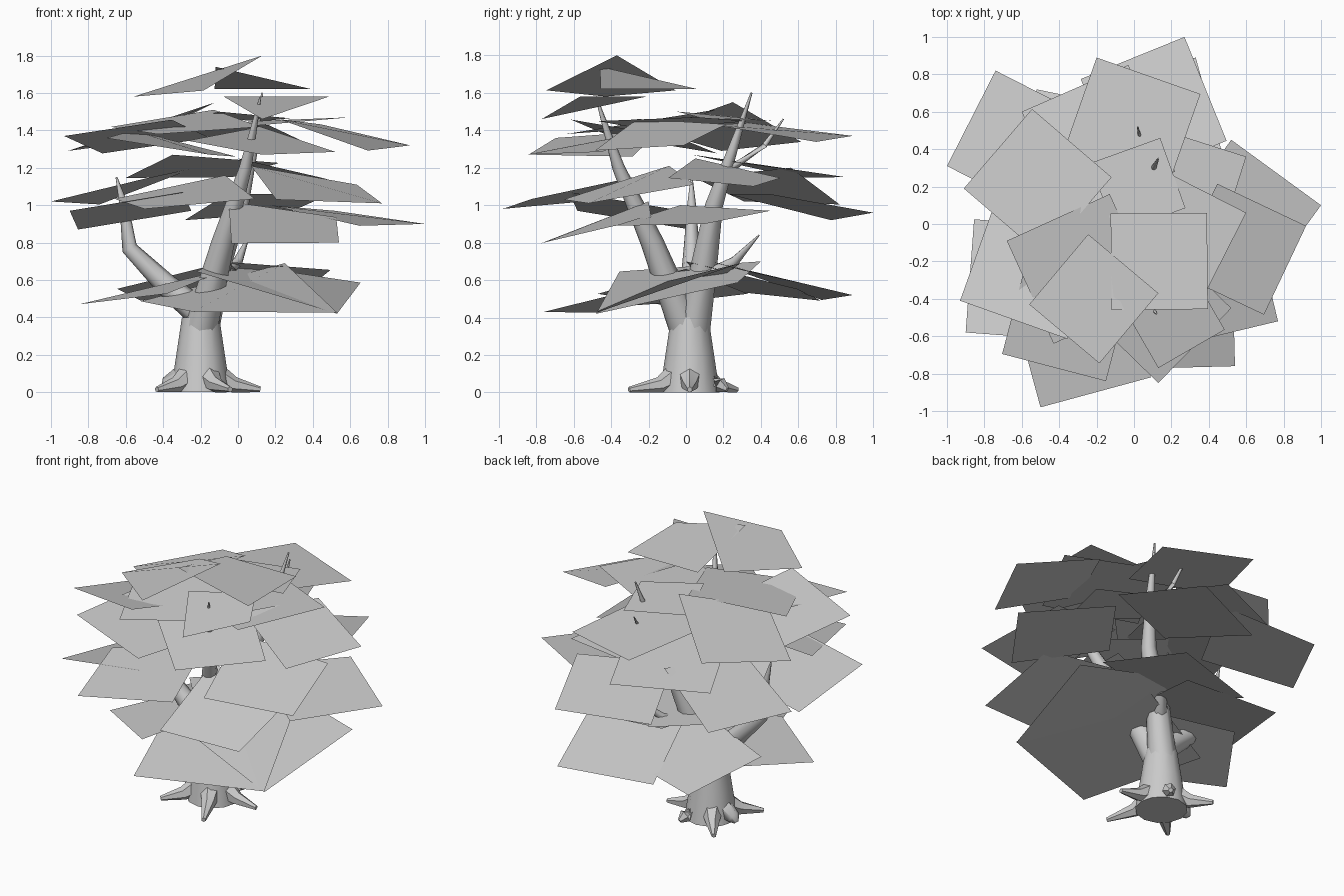
import bpy, bmesh, math
from mathutils import Vector

old_cube = bpy.data.objects.get("Cube")
if old_cube:
    bpy.data.objects.remove(old_cube, do_unlink=True)

grey = bpy.data.materials.new("plain_grey")
grey.use_nodes = True
colour = (0.6, 0.6, 0.6, 1)
grey.diffuse_color = colour
grey.node_tree.nodes["Principled BSDF"].inputs["Base Color"].default_value = colour


def finish(name, bm, smooth_angle):
    """Turn a bmesh into a smooth-shaded object with the shared material."""
    mesh = bpy.data.meshes.new(name)
    bm.to_mesh(mesh)
    bm.free()
    mesh.materials.append(grey)
    obj = bpy.data.objects.new(name, mesh)
    bpy.context.collection.objects.link(obj)
    bpy.ops.object.select_all(action="DESELECT")
    obj.select_set(True)
    bpy.context.view_layer.objects.active = obj
    bpy.ops.object.shade_smooth_by_angle(angle=math.radians(smooth_angle))


def tube(name, path, thick, thin, sides=8):
    """Sweep a ring along a path of points, tapering evenly from thick to thin."""
    bm = bmesh.new()
    points = [Vector(p) for p in path]
    last = len(points) - 1
    rings = []
    for i, point in enumerate(points):
        along = (points[min(i + 1, last)] - points[max(i - 1, 0)]).normalized()
        helper = Vector((0, 1, 0)) if abs(along.y) < 0.8 else Vector((1, 0, 0))
        across = helper.cross(along).normalized()
        other = along.cross(across)
        radius = thick + (thin - thick) * i / last
        ring = []
        for k in range(sides):
            turn = math.tau * k / sides
            offset = across * math.cos(turn) + other * math.sin(turn)
            ring.append(bm.verts.new(point + offset * radius))
        rings.append(ring)
    for low, high in zip(rings, rings[1:]):
        for k in range(sides):
            n = (k + 1) % sides
            bm.faces.new((low[k], low[n], high[n], high[k]))
    bm.faces.new(rings[0][::-1])
    bm.faces.new(rings[-1])
    finish(name, bm, 50)


def leaf(name, inner, outer, top, bottom, tilt=0, lift=0.3):
    """Leaf sheet, square in plan, drooping from its inner to its outer corner.

    Lift sets how far up the droop the two side corners hang; tilt raises one
    of them and lowers the other.
    """
    a, c = Vector(inner), Vector(outer)
    middle = (a + c) / 2
    arm = a - middle
    side = Vector((-arm.y, arm.x))
    hang = bottom + (top - bottom) * lift
    bm = bmesh.new()
    corners = ((a, top), (middle + side, hang + tilt),
               (c, bottom), (middle - side, hang - tilt))
    bm.faces.new([bm.verts.new((p.x, p.y, z)) for p, z in corners])
    finish(name, bm, 80)


def tier(name, *sheets):
    """Lay out one storey of the canopy."""
    for number, sheet in enumerate(sheets, 1):
        leaf(f"{name}_leaf_{number}", *sheet)


# Trunk
foot = Vector((-0.2, 0.02, 0))
tube("trunk", [foot + Vector((0, 0, z)) for z in (0, 0.2, 0.4)], 0.16, 0.1, 12)

# Uneven roots around the foot of the trunk: direction and reach
roots = ((0, 0.32), (65, 0.22), (128, 0.32), (175, 0.2), (223, 0.32), (296, 0.36))
for i, (direction, reach) in enumerate(roots, 1):
    turn = math.radians(direction)
    out = Vector((math.cos(turn), math.sin(turn), 0))
    stations = ((0.08, 0.09), (0.18, 0.04), (reach, 0.015))
    tube(f"root_{i}", [foot + out * r + Vector((0, 0, z)) for r, z in stations],
         0.07, 0.015, 6)

# Main branches and twigs
tube("front_branch", [(-0.2, 0, 0.34), (-0.08, -0.18, 0.8),
                      (0.04, -0.36, 1.2), (0.12, -0.48, 1.58)], 0.09, 0.005)
tube("back_branch", [(-0.19, 0.04, 0.34), (-0.1, 0.1, 0.7), (0.01, 0.15, 1),
                     (0.08, 0.25, 1.3), (0.13, 0.35, 1.6)], 0.09, 0.005)
tube("right_branch", [(-0.2, 0.02, 0.42), (-0.38, 0.03, 0.57), (-0.58, 0.03, 0.77),
                      (-0.61, 0.03, 1), (-0.65, 0.03, 1.15)], 0.08, 0.005)
tube("upper_twig", [(0.06, 0.22, 1.18), (0.04, 0.42, 1.32), (0.02, 0.52, 1.46)],
     0.025, 0.004)
tube("lower_twig", [(-0.12, 0.1, 0.6), (0, 0.26, 0.7), (0.06, 0.39, 0.84)],
     0.05, 0.004)

# Canopy storeys: inner corner, outer corner, height at each, tilt, lift
tier("crown",
     ((0.13, -0.37), (-0.56, -0.43), 1.8, 1.58, 0, 0.15),
     ((-0.12, -0.46), (0.39, 0.06), 1.74, 1.62, 0, 0),
     ((0.28, -0.21), (0.13, -0.77), 1.58, 1.46, 0, 1))
tier("upper",
     ((-0.12, 0.25), (-0.91, 0.19), 1.55, 1.29, -0.03),
     ((0.16, 0.14), (-0.2, 0.89), 1.43, 1.37, -0.05),
     ((-0.56, -0.14), (-0.15, -0.84), 1.4, 1.27, 0.05),
     ((-0.13, 0.16), (-0.43, -0.64), 1.51, 1.38),
     ((-0.15, -0.04), (-0.93, -0.41), 1.36, 1.37, -0.09),
     ((0.22, -0.26), (0.92, -0.01), 1.46, 1.32, -0.07),
     ((-0.2, -0.2), (0.6, 0.06), 1.4, 1.47),
     ((0.12, -0.06), (0.13, -0.85), 1.42, 1.27, 0.03),
     ((-0.1, -0.05), (0.14, 0.46), 1.5, 1.45))
tier("middle",
     ((-0.35, 0.03), (-0.03, 0.85), 1.27, 1.15, 0.04),
     ((-0.23, 0.56), (-1, 0.31), 1.2, 1.02, -0.07),
     ((0, 0.05), (0.6, 0.36), 1.25, 1.1),
     ((0.07, -0.09), (0.77, -0.52), 1.21, 1.01, -0.04),
     ((-0.07, -0.23), (-0.5, -0.98), 1.16, 0.98))
tier("lower",
     ((-0.06, 0.22), (0.27, 1), 1.06, 0.96, 0.07),
     ((0.17, -0.03), (1, 0.1), 1, 0.9, -0.04),
     ((-0.05, -0.2), (0.54, -0.76), 1.02, 0.8, -0.07),
     ((-0.25, -0.02), (-0.9, -0.58), 0.97, 0.97, -0.1))
tier("bottom",
     ((0.25, 0.29), (-0.24, -0.76), 0.69, 0.43, 0.03, 0.1),
     ((-0.1, 0.4), (0.53, -0.48), 0.7, 0.42, 0.03, 0.7),
     ((-0.05, 0), (-0.85, -0.14), 0.66, 0.47),
     ((-0.1, 0.13), (0.33, 0.89), 0.7, 0.52, 0.08),
     ((-0.05, 0), (-0.52, 0.72), 0.7, 0.49),
     ((-0.43, 0.1), (0.31, 0.05), 0.71, 0.71))
